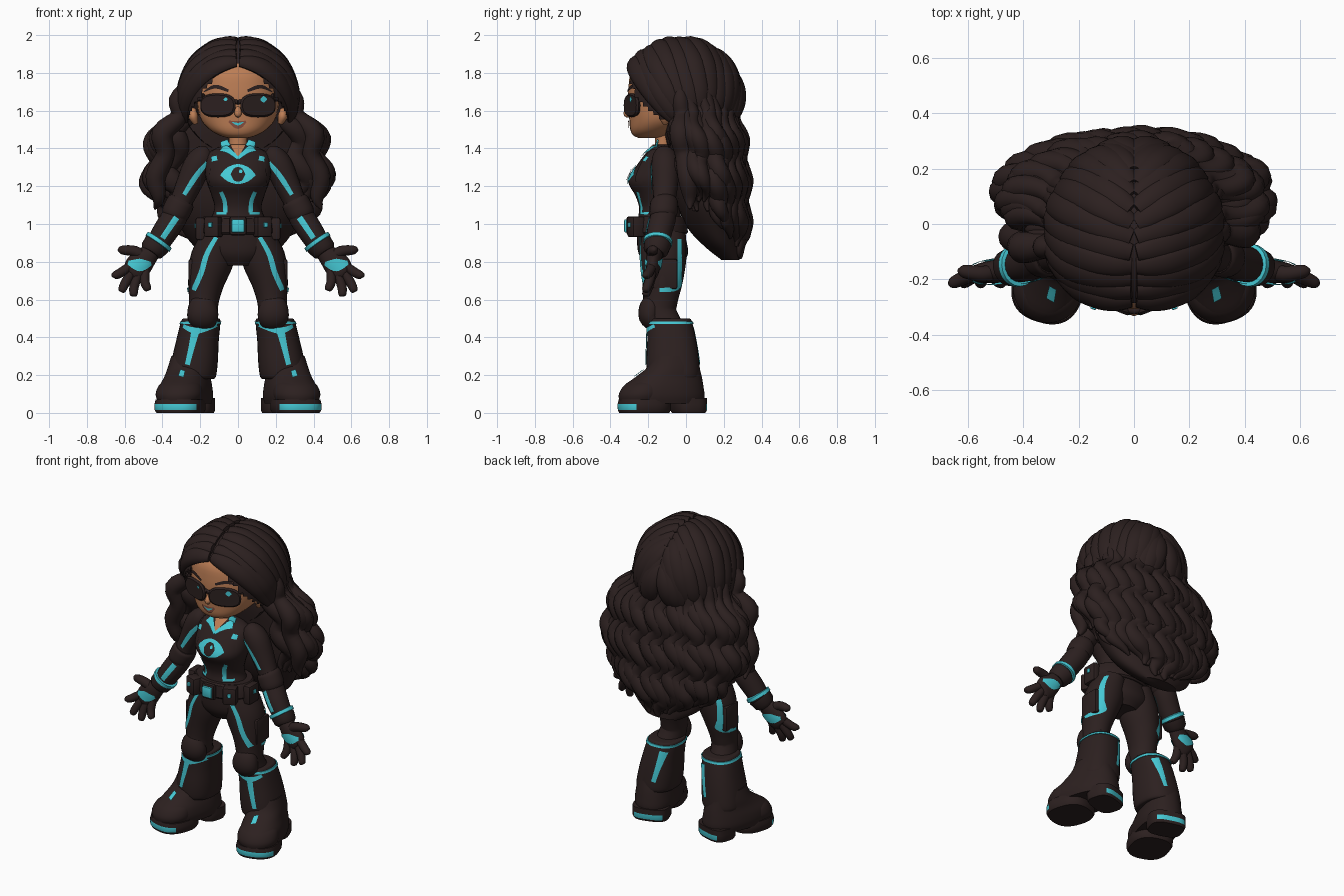
import bpy, bmesh, math, random
from mathutils import Vector, Matrix
from mathutils.bvhtree import BVHTree

random.seed(4)
if "Cube" in bpy.data.objects:
    bpy.data.objects.remove(bpy.data.objects["Cube"])


def material(name, *rgb):
    mat = bpy.data.materials.new(name)
    mat.use_nodes = True
    mat.diffuse_color = (*rgb, 1)
    mat.node_tree.nodes["Principled BSDF"].inputs["Base Color"].default_value = (*rgb, 1)
    return mat


DARK = material("dark_brown", .025, .0145, .014)
CYAN = material("cyan", .06, .58, .66)
SKIN = material("skin", .5, .205, .09)
LIPS = material("lip_brown", .25, .08, .05)
UP = (0, 0, 1)


def finish(bm, name, mat, angle=40):
    bmesh.ops.recalc_face_normals(bm, faces=bm.faces)
    mesh = bpy.data.meshes.new(name)
    bm.to_mesh(mesh)
    bm.free()
    mesh.materials.append(mat)
    mesh.shade_smooth()
    mesh.set_sharp_from_angle(angle=math.radians(angle))
    obj = bpy.data.objects.new(name, mesh)
    bpy.context.collection.objects.link(obj)
    return obj


def smooth(pts, steps):
    # Catmull-Rom interpolation of every component
    out, last = [], len(pts) - 1
    for i in range(last):
        quad = list(zip(pts[max(i - 1, 0)], pts[i], pts[i + 1], pts[min(i + 2, last)]))
        for k in range(steps):
            t = k / steps
            out.append([q + .5 * t * (r - p + t * (2*p - 5*q + 4*r - w + t * (3*q - p - 3*r + w)))
                        for p, q, r, w in quad])
    return out + [list(pts[-1])]


def tube(bm, pts, s=1, hint=(0, 1, 0), around=None, axis=None, sides=20, n=2, steps=4):
    # sweep an elliptical section along (x, y, z, wide, deep) points
    pts = smooth([(s * p[0], *p[1:4], p[-1]) for p in pts], steps)
    rings = []
    for i, p in enumerate(pts):
        c = Vector(p[:3])
        ahead, behind = pts[min(i + 1, len(pts) - 1)], pts[max(i - 1, 0)]
        t = Vector(axis or Vector(ahead[:3]) - Vector(behind[:3])).normalized()
        h = c - Vector(around) if around else Vector(hint)
        u = h.cross(t).normalized()
        v = t.cross(u)
        ring = []
        for k in range(sides):
            a = math.tau * k / sides
            ca, sa = (math.copysign(abs(q) ** (2 / n), q) for q in (math.cos(a), math.sin(a)))
            ring.append(bm.verts.new(c + u * ca * max(p[3], .002) + v * sa * max(p[4], .002)))
        rings.append(ring)
    for a, b in zip(rings, rings[1:]):
        for k in range(sides):
            j = (k + 1) % sides
            bm.faces.new((a[k], a[j], b[j], b[k]))
    bm.faces.new(rings[0])
    bm.faces.new(rings[-1])


def part(name, mat, pts, **options):
    bm = bmesh.new()
    tube(bm, pts, **options)
    return finish(bm, name, mat)


def stack(name, mat, rows, **options):
    # horizontal sections given as (z, centre y, half width, half depth)
    return part(name, mat, [(0, y, z, w, d) for z, y, w, d in rows], axis=UP, sides=32, **options)


def box(name, mat, centre, size, turn=0, bevel=.012):
    bm = bmesh.new()
    place = Matrix.Translation(centre) @ Matrix.Rotation(turn, 4, 'Z') @ Matrix.Diagonal((*size, 1))
    bmesh.ops.create_cube(bm, size=1, matrix=place)
    bmesh.ops.bevel(bm, geom=bm.edges[:], offset=bevel, segments=2, affect='EDGES', profile=.5)
    return finish(bm, name, mat)


def ribbon(name, target, path, widths, s=1, view="front", mat=CYAN, lift=.005):
    # thin painted plate laid on the target surface
    tree = BVHTree.FromPolygons([v.co for v in target.data.vertices],
                                [p.vertices for p in target.data.polygons])
    pts = smooth(path, 8)
    widths = smooth([(w,) for w in widths], 8)
    place, d = {"front": (lambda a, b: (s * a, -1, b), (0, 1, 0)),
                "back": (lambda a, b: (s * a, 1, b), (0, -1, 0)),
                "side": (lambda a, b: (s, a, b), (-s, 0, 0))}[view]
    bm, rows = bmesh.new(), []
    for i, p in enumerate(pts):
        t = Vector(pts[min(i + 1, len(pts) - 1)]) - Vector(pts[max(i - 1, 0)])
        t.normalize()
        w = widths[round(i * (len(widths) - 1) / (len(pts) - 1))][0]
        row = []
        for k in (-.5, -.25, 0, .25, .5):
            q = Vector(place(p[0] - t.y * w * k, p[1] + t.x * w * k))
            hit = tree.ray_cast(q, Vector(d))
            if hit[0] is None:
                hit = tree.find_nearest(q + Vector(d) * .85)
            row.append(bm.verts.new(hit[0] - Vector(d) * lift + hit[1] * lift * .3))
        rows.append(row)
    for a, b in zip(rows, rows[1:]):
        for k in range(4):
            bm.faces.new((a[k], a[k + 1], b[k + 1], b[k]))
    return finish(bm, name, mat)


# Head, neck and face
head = stack("head", SKIN, [(1.455, -.2, .05, .05), (1.47, -.19, .1, .09), (1.5, -.165, .15, .13),
             (1.55, -.12, .195, .18), (1.62, -.1, .215, .205), (1.72, -.09, .22, .215),
             (1.82, -.08, .2, .2), (1.9, -.06, .1, .1)], n=2.2)
stack("neck", SKIN, [(1.33, -.13, .07, .06), (1.4, -.12, .05, .045), (1.5, -.12, .05, .045)])
part("nose", SKIN, [(0, -.29, 1.62, .012), (0, -.312, 1.585, .02), (0, -.3, 1.568, .006)])
ribbon("lips", head, [(-.048, 1.543), (0, 1.525), (.042, 1.543)], (.01, .042, .01), mat=LIPS)
ribbon("teeth", head, [(-.032, 1.54), (0, 1.529), (.03, 1.54)], (.003, .014, .003), lift=.009)

# Torso
torso = stack("torso", DARK, [(1.42, -.12, .055, .05), (1.4, -.12, .12, .07), (1.36, -.13, .17, .095),
              (1.28, -.15, .175, .13), (1.22, -.16, .165, .145), (1.15, -.15, .14, .118),
              (1.08, -.14, .125, .108), (1, -.14, .16, .12), (.92, -.13, .19, .13),
              (.84, -.12, .18, .13), (.78, -.12, .1, .09)])
stack("belt", DARK, [(.945, -.14, .19, .14), (.955, -.14, .2, .15), (1.03, -.14, .19, .145),
                     (1.04, -.14, .18, .135)], steps=1)
box("buckle_back", DARK, (0, -.3, .99), (.09, .03, .1))
box("buckle", CYAN, (0, -.318, .99), (.068, .02, .07), bevel=.008)
ribbon("skin_opening", torso, [(0, 1.42), (0, 1.355)], (.08, .01), mat=SKIN)

# Chest ornament: almond plate with a round centre
ribbon("chest_almond", torso, [(-.093, 1.258), (0, 1.264), (.093, 1.258)], (.004, .076, .105, .076, .004))
disc = [math.sqrt(1 - q * q) for q in (-1, -.9, -.6, -.3, 0, .3, .6, .9, 1)]
for name, r, x, z, mat, lift in (("iris", .038, 0, 1.262, DARK, .009), ("glint", .01, .014, 1.277, CYAN, .013)):
    ribbon("chest_" + name, torso, [(x - r, z), (x, z), (x + r, z)], [2 * r * q for q in disc], mat=mat, lift=lift)

for s, side in ((1, "left_"), (-1, "right_")):
    # Ears, brows and sunglasses
    part(side + "ear", SKIN, [(.222, -.11, 1.53, .012), (.236, -.11, 1.57, .025, .035),
                              (.236, -.1, 1.61, .012)], s=s)
    ribbon(side + "brow", head, [(.05, 1.705), (.12, 1.727), (.18, 1.7)], (.014, .02, .005), s, mat=DARK)
    facing = (s * .36, -.93, 0)
    lens = [(.102 + .36 * k, -.276 - .93 * k, 1.628, w, h) for k, w, h in
            ((0, .094, .057), (.012, .1, .063), (.022, .092, .054))]
    glass = part(side + "lens", DARK, lens, s=s, hint=UP, axis=facing, n=2.7, sides=32, steps=1)
    x, r = (.135, .034) if s > 0 else (.065, .02)
    ribbon(side + "lens_glint", glass, [(x - r / 2, 1.66), (x, 1.66), (x + r / 2, 1.66)], (.006, r, .006), s)
    part(side + "temple", DARK, [(.18, -.25, 1.672, .012, .02), (.225, -.2, 1.66, .01, .016),
                                 (.24, -.08, 1.63, .008, .012)], s=s, hint=UP, sides=8)
    part(side + "bridge", DARK, [(0, -.314, 1.645, .012), (.04, -.305, 1.65, .012)], s=s, hint=UP)

    # Arm, cuff and hand
    arm = part(side + "arm", DARK, [(.15, -.115, 1.385, .03), (.175, -.115, 1.365, .06),
               (.215, -.11, 1.31, .074), (.26, -.11, 1.21, .068), (.3, -.115, 1.12, .06),
               (.335, -.12, 1.04, .068), (.385, -.14, .96, .067), (.43, -.15, .89, .06)], s=s)
    part(side + "elbow_band", DARK, [(.295, -.115, 1.13, .064), (.305, -.115, 1.11, .074),
                                     (.33, -.12, 1.06, .074), (.338, -.12, 1.04, .066)], s=s)
    part(side + "cuff", CYAN, [(.412, -.148, .917, .06), (.414, -.148, .914, .077),
                               (.426, -.15, .897, .077), (.428, -.15, .894, .06)], s=s, steps=1)
    part(side + "glove_cuff", DARK, [(.427, -.15, .896, .072), (.455, -.16, .86, .066),
                                     (.465, -.165, .845, .05)], s=s, steps=1)
    bm = bmesh.new()
    tube(bm, [(.45, -.16, .86, .045, .04), (.49, -.17, .82, .06, .042), (.53, -.175, .775, .07, .038),
              (.56, -.18, .738, .055, .03), (.57, -.18, .73, .02, .01)], s=s)
    for x, z, tx, tz in ((.585, .76, .655, .725), (.575, .735, .615, .648),
                         (.545, .72, .553, .625), (.51, .74, .478, .655)):
        tube(bm, [(x - .02, -.178, z + .02, .024), ((x + tx) / 2, -.197, (z + tz) / 2, .025),
                  (tx, -.213, tz, .02), (tx + (tx - x) * .1, -.215, tz - .008, .004)], s=s, sides=12)
    tube(bm, [(.49, -.17, .82, .03), (.545, -.18, .855, .029), (.615, -.17, .862, .023),
              (.635, -.165, .86, .005)], s=s, sides=12)
    hand = finish(bm, side + "hand", DARK)
    for view in ("front", "back"):
        ribbon(side + "glove_patch_" + view, hand, [(.46, .79), (.52, .783), (.582, .795)],
               (.02, .066, .02), s, view)
    ribbon(side + "upper_arm_stripe", arm, [(.165, 1.325), (.225, 1.25), (.285, 1.155)], (.02, .028, .022), s)
    ribbon(side + "forearm_stripe", arm, [(.325, 1.035), (.4, .925)], (.032, .028), s)

    # Torso trim, straps and pouches
    ribbon(side + "collar", torso, [(.085, 1.405), (.045, 1.385), (0, 1.345)], (.045, .03, .015), s, lift=.008)
    part(side + "collar_flap", CYAN, [(.055, -.165, 1.385, .03, .006), (.075, -.15, 1.44, .02, .006)], s=s, sides=8)
    ribbon(side + "shoulder_strap", torso, [(.11, 1.395), (.125, 1.3), (.14, 1.2)], (.045, .04, .03), s, mat=DARK)
    ribbon(side + "strap_clip", torso, [(.11, 1.348), (.14, 1.342)], (.025, .025), s, lift=.009)
    ribbon(side + "waist_stripe", torso, [(.09, 1.17), (.07, 1.12), (.066, 1.06)], (.02, .022, .022), s)
    ribbon(side + "waist_trim", torso, [(.06, 1.056), (.115, 1.056)], (.014, .014), s)
    box(side + "front_pouch", DARK, (s * .13, -.265, .985), (.085, .07, .11), s * .4)
    box(side + "pouch_stud", CYAN, (s * .146, -.3, .995), (.022, .016, .025), s * .4, .004)
    box(side + "side_pouch", DARK, (s * .2, -.15, .975), (.05, .1, .12))
    box(side + "side_stud", CYAN, (s * .226, -.15, .99), (.01, .025, .025), 0, .003)

    # Leg, knee and flared shin
    leg = part(side + "leg", DARK, [(.1, -.12, .94, .09, .12), (.135, -.12, .82, .115, .122),
               (.167, -.125, .7, .098, .108), (.18, -.135, .6, .08, .092), (.185, -.14, .53, .077, .09),
               (.2, -.1, .44, .08, .09)], s=s, sides=28)
    box(side + "thigh_pocket", DARK, (s * .242, -.11, .735), (.04, .13, .16))
    part(side + "knee_pad", DARK, [(.175, -.16, .6, .055, .05), (.185, -.185, .56, .077, .06),
                                   (.187, -.19, .51, .082, .06), (.19, -.16, .475, .07, .05)], s=s)
    shin = part(side + "shin", DARK, [(.195, -.085, .5, .09, .1), (.197, -.085, .485, .104, .116),
                (.215, -.075, .38, .113, .13), (.23, -.07, .27, .123, .14), (.24, -.065, .19, .122, .138),
                (.24, -.065, .18, .1, .11)], s=s, axis=UP, n=2.4, sides=32)
    part(side + "shin_band", CYAN, [(.197, -.084, .485, .1, .11), (.197, -.084, .485, .109, .121),
                                    (.2, -.083, .471, .11, .123), (.2, -.083, .471, .1, .11)],
         s=s, axis=UP, n=2.4, sides=32, steps=1)
    ribbon(side + "thigh_stripe", leg, [(.115, .93), (.165, .84), (.195, .74), (.235, .65)],
           (.022, .028, .026), s)
    ribbon(side + "back_thigh_stripe", leg, [(-.035, .92), (-.035, .75), (-.045, .665), (-.14, .65)],
           (.022, .026, .022), s, "side")
    ribbon(side + "shin_chevron", shin, [(.11, .465), (.22, .435), (.29, .46)], (.018, .032, .018), s)
    for view, inward in (("front", 0), ("back", .08)):
        ribbon(side + "shin_stripe_" + view, shin, [(x - inward, z) for x, z in
               ((.222, .45), (.245, .35), (.268, .255))], (.045, .032, .026), s, view)

    # Boot with toe-out angle, split sole, toe and heel stripes
    toe = Vector((.29, -.957, 0))
    turn = (-s * toe.x, -toe.y, 0)

    def foot(name, rows, mat=DARK, **options):
        pts = [(.278 + toe.x * f, -.125 + toe.y * f, z, w, d) for z, f, w, d in rows]
        return part(side + name, mat, pts, s=s, hint=turn, axis=UP, sides=48, **options)

    boot = foot("boot", [(.05, 0, .122, .222), (.09, 0, .13, .228), (.14, -.005, .125, .217),
                         (.19, -.035, .112, .178), (.24, -.06, .105, .14), (.3, -.07, .09, .12)], n=2.3)
    sole = foot("sole", [(0, .1, .12, .13), (.015, .1, .129, .137), (.046, .1, .13, .138),
                         (.07, .1, .124, .132)], steps=1, n=2.5)
    heel = foot("heel", [(0, -.145, .105, .08), (.015, -.145, .112, .088), (.046, -.145, .112, .088),
                         (.08, -.145, .112, .088)], steps=1, n=3)
    for base in (sole, heel):
        base.data.materials.append(CYAN)
        for face in base.data.polygons:
            c = face.center
            front = c.y < -.26 and abs(c.x) > .22
            rear = base is heel and face.normal.dot(Vector(turn)) > .8
            if .02 < c.z < .045 and (front or rear):
                face.material_index = 1
    foot("toe_cap", [(.06, .12, .112, .112), (.1, .115, .125, .12), (.15, .095, .11, .107),
                     (.18, .07, .07, .07)])
    ribbon(side + "boot_tab", boot, [(.292, .225), (.302, .19)], (.026, .03), s, lift=.009)

# Hair cap trimmed along a curved hairline
centre, radii = Vector((0, -.03, 1.67)), Vector((.3, .315, .305))
bm = bmesh.new()
bmesh.ops.create_uvsphere(bm, u_segments=64, v_segments=40, radius=1,
                          matrix=Matrix.Translation(centre) @ Matrix.Diagonal((*radii, 1)))
centres = [(face, face.calc_center_median()) for face in bm.faces]
bare = [face for face, c in centres if c.y < -.09 and c.z < 1.84 - 4 * c.x ** 2]
bmesh.ops.delete(bm, geom=bare, context='FACES')
finish(bm, "hair_cap", DARK)

# Locks sweeping from the centre parting over the sides
bm = bmesh.new()
for s in (1, -1):
    for i in range(13):
        f = i / 12
        lean = -.9 + 2 * f
        start = Vector((.03, math.sin(lean), math.cos(lean)))
        end = Vector((.93 - .6 * f * f, -.12 + 1.07 * f, -.4 - .2 * f))
        path = []
        for k in range(7):
            t = k / 6
            way = start.lerp(end, t)
            way.z += .12 * (1 - f) * math.sin(math.pi * t)
            p = centre + way.normalized() * radii * (1 + .015 * math.sin(7 * t + 2 * i))
            r = .012 + .044 * math.sin(math.pi * (.15 + .75 * t))
            path.append((*p, r, r * .6))
        tube(bm, path, s=s, around=centre, sides=12, steps=4)
finish(bm, "parted_hair", DARK)

# Long hair: inner volume, wavy locks around it and a curl on each side
outline = [(1.85, -.01, .2, .2), (1.75, 0, .27, .235), (1.6, .045, .295, .2), (1.48, .07, .385, .195),
           (1.3, .1, .425, .185), (1.12, .115, .41, .175), (.98, .145, .33, .145), (.88, .19, .25, .095),
           (.81, .235, .13, .05)]
stack("hair_volume", DARK, [(z, y, w * .92, d * .95) for z, y, w, d in outline])
dense = smooth(outline, 6)
bm = bmesh.new()
for i in range(36):
    a = -2.15 + 4.3 * i / 35
    low = .82 + .24 * min(1, abs(a) / 1.6) ** 2 + random.uniform(-.01, .06)
    phase, layer = random.uniform(-.9, .9), random.choice((.93, 1, 1.03))
    path = []
    rows = [r for r in dense if r[0] > low]
    for k, (z, y, w, d) in enumerate(rows):
        t = k / (len(rows) - 1)
        loose = min(1, max(0, (1.7 - z) * 4))
        wave = math.tau * (z - 1.46) / .22 + phase
        b = a + .09 * loose * math.sin(wave)
        grow = layer * (1 + .07 * loose * math.cos(wave))
        r = (.03 + .03 * loose) * min(1, 5 * (1.03 - t))
        path.append((w * grow * math.sin(b), y + d * grow * math.cos(b), z, r, r * .85))
    tube(bm, path, sides=12, steps=2)
for s, forward in ((1, 0), (-1, .055)):
    tube(bm, [(.26, -.03 - forward, 1.76, .02), (.305 + forward / 3, -.03 - forward, 1.66, .042),
              (.31, -.02 - forward, 1.57, .045), (.4, -.03 - forward, 1.48, .058),
              (.385, -.01 - forward, 1.37, .05), (.435, .01 - forward, 1.25, .055),
              (.42, .02 - forward, 1.14, .035), (.44, .02, 1.08, .006)], s=s, sides=14)
finish(bm, "long_wavy_hair", DARK)
